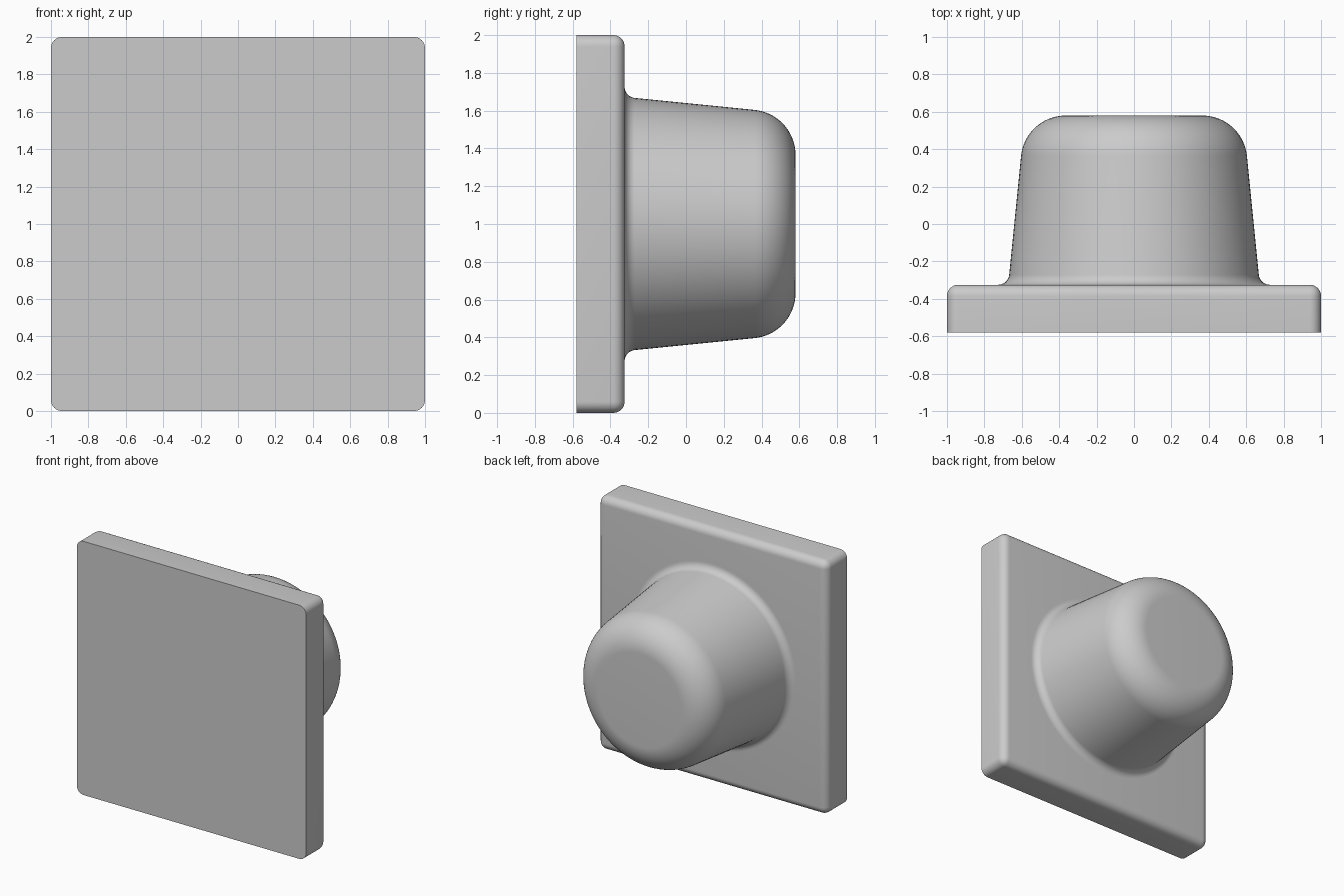
import bpy, bmesh, math
from mathutils import Matrix, Vector

cube = bpy.data.objects.get("Cube")
if cube:
    bpy.data.objects.remove(cube)

DEPTH = 0.58      # half of the overall depth
SEAT = -0.325     # back face of the plate
EDGE = 0.06       # small fillet radius
DOME = 0.24       # large rounding at the end of the knob

grey = bpy.data.materials.new("plain_grey")
grey.use_nodes = True
grey.diffuse_color = (0.6, 0.6, 0.6, 1)
grey.node_tree.nodes["Principled BSDF"].inputs["Base Color"].default_value = (0.6, 0.6, 0.6, 1)


def finish(bm, name):
    bmesh.ops.recalc_face_normals(bm, faces=bm.faces)
    mesh = bpy.data.meshes.new(name)
    bm.to_mesh(mesh)
    bm.free()
    obj = bpy.data.objects.new(name, mesh)
    bpy.context.collection.objects.link(obj)
    mesh.materials.append(grey)
    bpy.ops.object.select_all(action='DESELECT')
    obj.select_set(True)
    bpy.context.view_layer.objects.active = obj
    bpy.ops.object.shade_smooth_by_angle(angle=math.radians(30))
    return obj


def arc(cx, cy, r, start, end, steps):
    angles = [start + (end - start) * i / steps for i in range(steps + 1)]
    return [(cx + r * math.cos(a), cy + r * math.sin(a)) for a in angles]


# Square plate: every edge rounded except the sharp front outline
bm = bmesh.new()
size = Matrix.Diagonal((2, SEAT + DEPTH, 2, 1))
bmesh.ops.create_cube(bm, size=1, matrix=Matrix.Translation((0, (SEAT - DEPTH) / 2, 1)) @ size)
rounded = [e for e in bm.edges if max(v.co.y for v in e.verts) > SEAT - 0.01]
bmesh.ops.bevel(bm, geom=rounded, offset=EDGE, segments=8, profile=0.5, affect='EDGES')
finish(bm, "base_plate")

# Tapered knob: flared foot, sloping wall, rounded end, flat cap
taper = math.atan(0.1)
profile = arc(0.727, SEAT + EDGE, EDGE, 1.5 * math.pi, math.pi + taper, 10)
profile += arc(0.365, DEPTH - DOME, DOME, taper, math.pi / 2, 18)
profile.append((0, DEPTH))

bm = bmesh.new()
verts = [bm.verts.new((r, y, 1)) for r, y in profile]
edges = [bm.edges.new(pair) for pair in zip(verts, verts[1:])]
bmesh.ops.spin(bm, geom=verts + edges, cent=Vector((0, 0, 1)), axis=Vector((0, 1, 0)),
               angle=2 * math.pi, steps=96, use_merge=True)
bmesh.ops.remove_doubles(bm, verts=bm.verts, dist=0.0001)
finish(bm, "tapered_knob")
